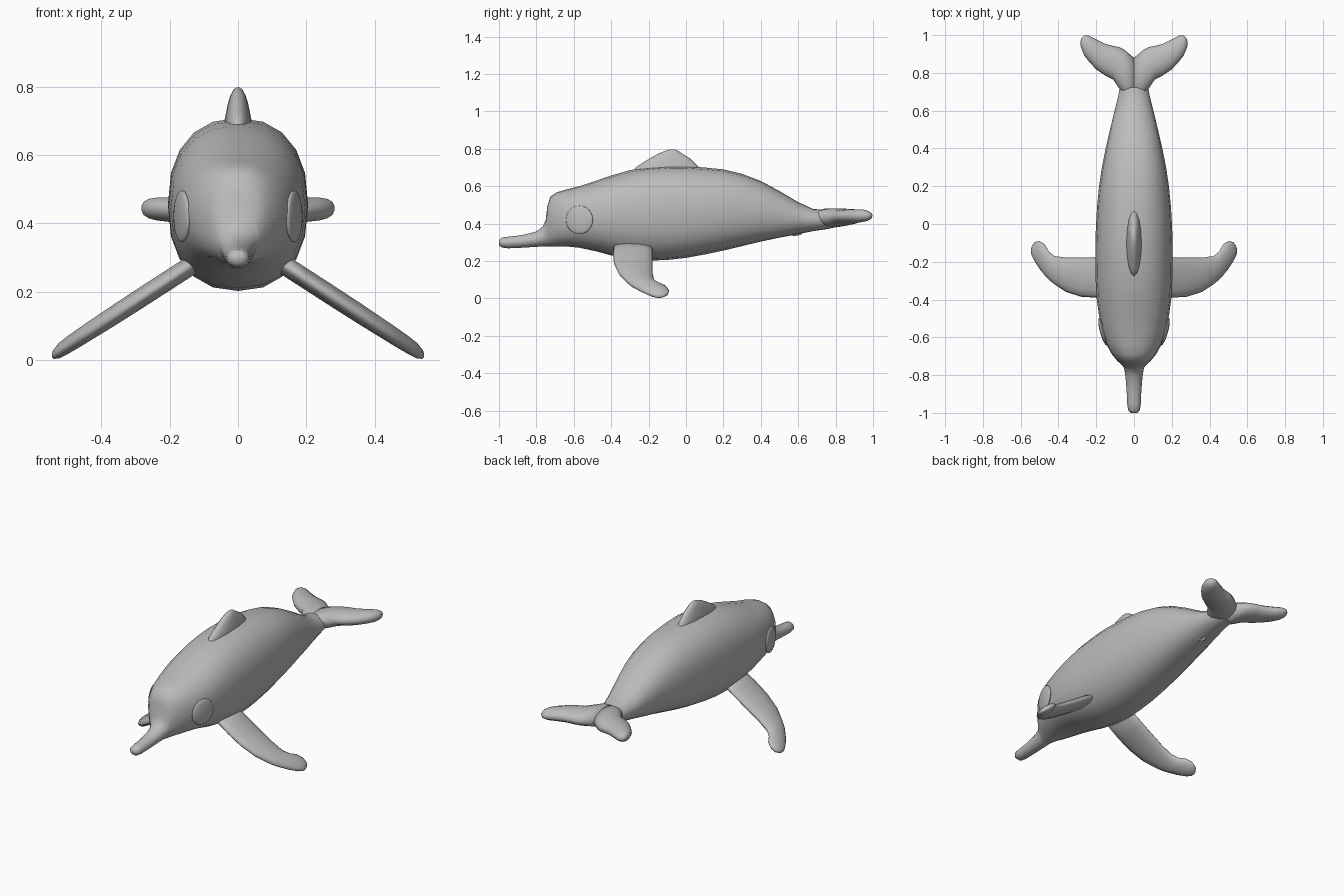
import bpy, bmesh, math
from mathutils import Vector

grey = bpy.data.materials.new("soft grey")
grey.diffuse_color = (0.5, 0.5, 0.5, 1)


def finish(name, bm):
    bmesh.ops.recalc_face_normals(bm, faces=bm.faces[:])
    me = bpy.data.meshes.new(name)
    bm.to_mesh(me)
    bm.free()
    me.materials.append(grey)
    for p in me.polygons:
        p.use_smooth = True
    ob = bpy.data.objects.new(name, me)
    bpy.context.collection.objects.link(ob)
    return ob


def ring(centre, a, b, n=20, power=2.0):
    """Closed superellipse section around centre with half-axes a and b."""
    pts = []
    for i in range(n):
        t = 2 * math.pi * i / n
        c, s = math.cos(t), math.sin(t)
        u = math.copysign(abs(c) ** (2 / power), c)
        v = math.copysign(abs(s) ** (2 / power), s)
        pts.append(Vector(centre) + Vector(a) * u + Vector(b) * v)
    return pts


def loft(name, rings):
    bm = bmesh.new()
    loops = [[bm.verts.new(p) for p in r] for r in rings]
    n = len(loops[0])
    for lo, hi in zip(loops, loops[1:]):
        for i in range(n):
            j = (i + 1) % n
            bm.faces.new((lo[i], lo[j], hi[j], hi[i]))
    bm.faces.new(loops[0])
    bm.faces.new(loops[-1])
    return finish(name, bm)


def ellipsoid(name, loc, scale, turn=0):
    bm = bmesh.new()
    bmesh.ops.create_uvsphere(bm, u_segments=24, v_segments=12, radius=1)
    ob = finish(name, bm)
    ob.location, ob.scale, ob.rotation_euler = loc, scale, (0, 0, turn)
    return ob


# Body and beak: y, half width, bottom z, top z
body = [
    (-1.0, .018, .285, .312), (-.985, .031, .272, .325), (-.95, .036, .268, .33),
    (-.88, .039, .271, .338), (-.80, .046, .276, .358), (-.765, .052, .278, .385),
    (-.75, .06, .279, .42), (-.742, .07, .279, .49), (-.725, .088, .279, .545),
    (-.69, .117, .279, .568), (-.64, .145, .278, .583), (-.57, .168, .271, .60),
    (-.48, .186, .252, .63), (-.4, .197, .23, .657), (-.3, .203, .21, .686),
    (-.2, .205, .202, .70), (-.1, .205, .206, .708), (0, .201, .217, .707),
    (.1, .195, .235, .70), (.2, .185, .256, .69), (.3, .17, .28, .666),
    (.4, .15, .304, .628), (.5, .127, .325, .574), (.6, .103, .344, .515),
    (.68, .083, .36, .478), (.75, .07, .37, .474), (.82, .045, .385, .472),
    (.87, .01, .42, .45)]
loft("body", [ring((0, y, (lo + hi) / 2), (w, 0, 0), (0, 0, (hi - lo) / 2),
                   power=2.3 if -.75 < y < .6 else 2.0)
              for y, w, lo, hi in body])

# Tail flukes: x, leading y, trailing y, half thickness
fluke = [(0, .66, .88, .052), (.05, .68, .922, .05), (.08, .72, .937, .047),
         (.11, .765, .943, .044), (.15, .785, .953, .041), (.20, .818, .978, .037),
         (.24, .862, .998, .034), (.262, .89, .998, .029), (.277, .925, .985, .019),
         (.282, .94, .97, .008)]
# Flippers: x, leading y, trailing y, half thickness
flipper = [(.08, -.385, -.18, .034), (.2, -.39, -.178, .034), (.28, -.385, -.178, .034),
           (.36, -.36, -.178, .033), (.42, -.32, -.17, .031), (.45, -.296, -.147, .03),
           (.472, -.272, -.108, .029), (.5, -.238, -.09, .027), (.525, -.2, -.095, .023),
           (.54, -.17, -.115, .014), (.545, -.155, -.13, .006)]
for side, tag in ((1, "left"), (-1, "right")):
    loft("tail_fluke_" + tag,
         [ring((side * x, (f + b) / 2, .43 + .05 * x), (0, (b - f) / 2, 0), (0, 0, t), 14)
          for x, f, b, t in fluke])
    loft("flipper_" + tag,
         [ring((side * x, (f + b) / 2, .262 - .645 * (x - .16)),
               (0, (b - f) / 2, 0), (0, 0, t), 14)
          for x, f, b, t in flipper])
    # Eyes: flattened lenses lying on the sides of the head
    ellipsoid("eye_" + tag, (side * .164, -.57, .42), (.016, .075, .076), -side * .27)

# Dorsal fin: z, front y, back y, half width
dorsal = [(.66, -.29, .09, .04), (.70, -.27, .07, .04), (.72, -.24, .052, .036),
          (.75, -.192, .02, .03), (.775, -.147, -.022, .022), (.79, -.11, -.043, .014),
          (.797, -.085, -.06, .006)]
loft("dorsal_fin", [ring((0, (f + b) / 2, z), (w, 0, 0), (0, (b - f) / 2, 0), 16)
                    for z, f, b, w in dorsal])

# Small crossed nub under the tail
ellipsoid("under_nub_long", (0, .58, .347), (.01, .04, .012))
ellipsoid("under_nub_cross", (0, .58, .347), (.03, .01, .01))
